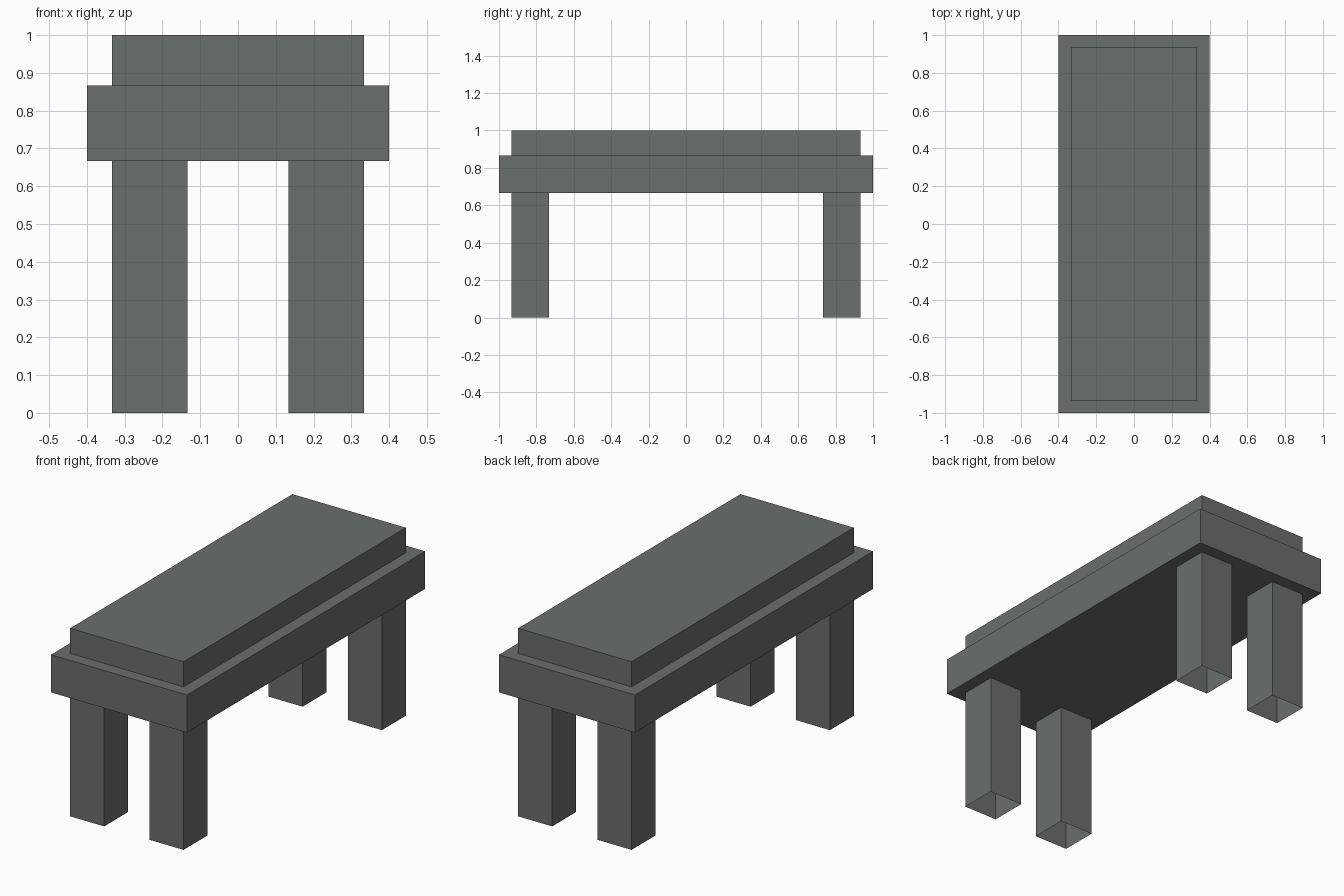
import bpy
import bmesh

if "Cube" in bpy.data.objects:
    bpy.data.objects.remove(bpy.data.objects["Cube"])

grey = bpy.data.materials.new("dark_grey")
grey.diffuse_color = (0.138, 0.156, 0.160, 1.0)
grey.use_nodes = True
grey.node_tree.nodes["Principled BSDF"].inputs["Base Color"].default_value = grey.diffuse_color


def box(name, lo, hi, open_bottom=False):
    """Axis-aligned box between two corners, optionally without its bottom face."""
    bm = bmesh.new()
    bmesh.ops.create_cube(bm, size=1.0)
    for v in bm.verts:
        v.co = [lo[i] if v.co[i] < 0 else hi[i] for i in range(3)]
    if open_bottom:
        bottom = [f for f in bm.faces if f.normal.z < -0.5]
        bmesh.ops.delete(bm, geom=bottom, context='FACES_ONLY')
    mesh = bpy.data.meshes.new(name)
    bm.to_mesh(mesh)
    bm.free()
    mesh.materials.append(grey)
    obj = bpy.data.objects.new(name, mesh)
    bpy.context.collection.objects.link(obj)
    return obj


# Wide frame and the inset pad on top of it
Z_LEG, Z_FRAME, Z_TOP = 0.6667, 0.8667, 1.0
box("frame", (-0.4, -1.0, Z_LEG), (0.4, 1.0, Z_FRAME))
box("top_pad", (-0.3333, -0.9333, Z_FRAME), (0.3333, 0.9333, Z_TOP), open_bottom=True)

# Four hollow square legs, open at the foot
for y_name, sy in (("front", -1), ("back", 1)):
    for x_name, sx in (("left", -1), ("right", 1)):
        xs = sorted((sx * 0.1333, sx * 0.3333))
        ys = sorted((sy * 0.7333, sy * 0.9333))
        box(f"{y_name}_{x_name}_leg", (xs[0], ys[0], 0.0), (xs[1], ys[1], Z_LEG),
            open_bottom=True)
